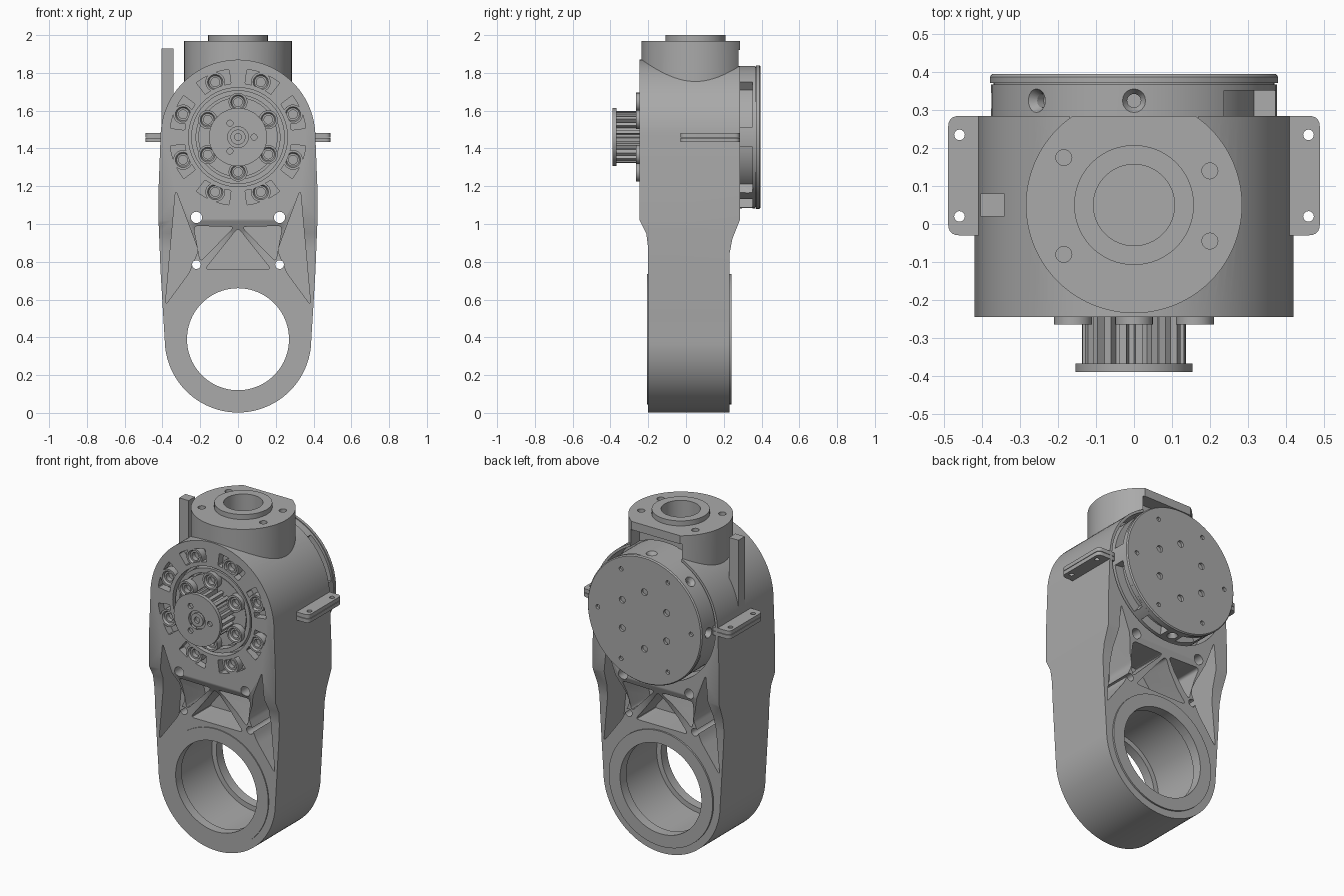
import bpy, bmesh, math
from mathutils import Vector

if "Cube" in bpy.data.objects:
    bpy.data.objects.remove(bpy.data.objects["Cube"])

grey = bpy.data.materials.new("machined_grey")
grey.use_nodes = True
tone = (0.4, 0.4, 0.4, 1)
grey.diffuse_color = tone
grey.node_tree.nodes["Principled BSDF"].inputs["Base Color"].default_value = tone

HUB = 1.46      # height of the drive axis
BORE = 0.39     # height of the lower bearing axis
FRONT, BACK = -0.245, 0.285


def place(axis, u, v, t):
    return {"x": (t, u, v), "y": (u, t, v), "z": (u, v, t)}[axis]


def finish(name, bm):
    bmesh.ops.remove_doubles(bm, verts=bm.verts, dist=1e-5)
    bmesh.ops.recalc_face_normals(bm, faces=bm.faces)
    mesh = bpy.data.meshes.new(name)
    bm.to_mesh(mesh)
    bm.free()
    mesh.materials.append(grey)
    ob = bpy.data.objects.new(name, mesh)
    bpy.context.collection.objects.link(ob)
    return ob


def prism(name, axis, pts, a, b):
    """Extrude a flat outline along an axis."""
    bm = bmesh.new()
    lo, hi = [[bm.verts.new(place(axis, u, v, t)) for u, v in pts] for t in (a, b)]
    bm.faces.new(lo)
    bm.faces.new(hi)
    for i in range(len(pts)):
        j = (i + 1) % len(pts)
        bm.faces.new((lo[i], lo[j], hi[j], hi[i]))
    return finish(name, bm)


def revolve(name, axis, centre, profile, n=64, closed=False):
    """Spin a (radius, position) profile around an axis."""
    bm = bmesh.new()
    rings = []
    for r, t in profile:
        if r == 0:
            rings.append([bm.verts.new(place(axis, *centre, t))] * n)
        else:
            rings.append([bm.verts.new(place(axis, centre[0] + r * math.cos(k * math.tau / n),
                                             centre[1] + r * math.sin(k * math.tau / n), t))
                          for k in range(n)])
    pairs = list(zip(rings, rings[1:])) + ([(rings[-1], rings[0])] if closed else [])
    for p, q in pairs:
        for k in range(n):
            m = (k + 1) % n
            corners = list(dict.fromkeys((p[k], p[m], q[m], q[k])))
            bm.faces.new(corners)
    return finish(name, bm)


def rod(name, axis, centre, r, a, b, n=64):
    return revolve(name, axis, centre, [(0, a), (r, a), (r, b), (0, b)], n)


def box(name, x0, x1, y0, y1, z0, z1):
    return prism(name, "z", [(x0, y0), (x1, y0), (x1, y1), (x0, y1)], z0, z1)


def rounded(pts, r, steps=5):
    """Round every corner of an outline."""
    out = []
    for i, p in enumerate(pts):
        p, a, b = Vector(p), Vector(pts[i - 1]), Vector(pts[(i + 1) % len(pts)])
        s, e = p + (a - p).normalized() * r, p + (b - p).normalized() * r
        for k in range(steps + 1):
            t = k / steps
            out.append(tuple(s * (1 - t) ** 2 + p * 2 * t * (1 - t) + e * t * t))
    return out


def arc(cx, cz, r, a0, a1, n=24):
    return [(cx + r * math.cos(math.radians(a0 + (a1 - a0) * k / n)),
             cz + r * math.sin(math.radians(a0 + (a1 - a0) * k / n))) for k in range(n + 1)]


def sector(r0, r1, a0, a1, n=10):
    return arc(0, HUB, r1, a0, a1, n) + arc(0, HUB, r0, a1, a0, n)


def polar(r, deg):
    return r * math.cos(math.radians(deg)), HUB + r * math.sin(math.radians(deg))


def combine(ob, tool, op="DIFFERENCE"):
    mod = ob.modifiers.new("combine", "BOOLEAN")
    mod.operation, mod.solver, mod.object = op, "EXACT", tool
    with bpy.context.temp_override(object=ob, active_object=ob, selected_objects=[ob]):
        bpy.ops.object.modifier_apply(modifier=mod.name)
    bpy.data.objects.remove(tool)


# Housing: front outline trimmed by the stepped side profile
side = [(0.42, 1.2), (0.42, 1.0), (0.41, 0.75), (0.395, 0.5)]
outline = (arc(0, HUB, 0.41, 0, 180, 48) + [(-x, z) for x, z in side]
           + arc(0, BORE, 0.388, 180, 360, 48) + side[::-1])
body = prism("housing", "y", outline, -0.4, 0.4)
step = [(-0.2, -0.1), (0.23, -0.1), (0.23, 0.84), (0.245, 0.92), (BACK, 1.02), (BACK, 1.95),
        (FRONT, 1.95), (FRONT, 1.02), (-0.21, 0.95), (-0.2, 0.87)]
combine(body, prism("trim", "x", step, -0.6, 0.6), "INTERSECT")

# Neck with flat back, rear opening and socket for the drive
neck = rod("neck", "z", (0, 0.05), 0.285, 1.5, 1.97, 96)
combine(neck, box("trim", -0.4, 0.4, BACK, 0.6, 1.3, 2.1))
combine(body, neck, "UNION")
combine(body, rod("collar", "z", (0, 0.05), 0.158, 1.9, 2.0), "UNION")
combine(body, box("cut", -0.17, 0.17, 0.2, 0.4, 1.7, 1.92))
combine(body, rod("cut", "y", (0, HUB), 0.395, 0.14, 0.5, 96))
combine(body, rod("cut", "z", (0, 0.05), 0.107, 1.88, 2.1))
for x, y in [(-0.185, 0.175), (-0.185, -0.08), (0.2, 0.14), (0.2, -0.045)]:
    combine(body, rod("cut", "z", (x, y), 0.021, 1.9, 2.1, 20))

# Lower bearing rings and bore
combine(body, rod("rings", "y", (0, BORE), 0.345, -0.206, 0.24, 96), "UNION")
bore = [(0, -0.3), (0.27, -0.3), (0.27, -0.15), (0.3, -0.15), (0.3, 0.18), (0.27, 0.18),
        (0.27, 0.3), (0, 0.3)]
combine(body, revolve("cut", "y", (0, BORE), bore, 96))

# Truss pockets on both faces
long_pocket = [(-0.33, 1.18), (-0.21, 0.86), (-0.26, 0.74), (-0.385, 0.57)]
upper_pocket = [(-0.235, 0.99), (-0.02, 0.985), (-0.2, 0.8)]
middle_pocket = [(0, 0.98), (-0.175, 0.76), (0.175, 0.76)]
for a, b in [(-0.4, -0.02), (0.05, 0.4)]:
    for s in (-1, 1):
        for pts in (long_pocket, upper_pocket):
            combine(body, prism("cut", "y", rounded([(-s * x, z) for x, z in pts], 0.025), a, b))
    combine(body, prism("cut", "y", rounded(middle_pocket, 0.025), a, b))
for s in (-1, 1):
    combine(body, rod("cut", "y", (s * 0.22, 1.035), 0.03, -0.5, 0.5, 24))
    combine(body, rod("cut", "y", (s * 0.22, 0.785), 0.023, -0.5, 0.5, 24))

# Front recess and bolt pockets
combine(body, rod("cut", "y", (0, HUB), 0.262, -0.4, -0.19))
for k in range(8):
    a = 22.5 + 45 * k
    combine(body, prism("cut", "y", rounded(sector(0.285, 0.362, a - 15, a + 15), 0.004, 1),
                        -0.4, -0.2))


def lug(name, r, deg, radius, base, top):
    shape = [(0, base), (radius, base), (radius, top), (radius * 0.78, top),
             (radius * 0.65, top + 0.012), (radius * 0.45, top + 0.012),
             (radius * 0.45, top + 0.04), (0, top + 0.04)]
    return revolve(name, "y", polar(r, deg), shape, 24)


parts = [body]
for k in range(8):
    parts.append(lug(f"outer_bolt_boss_{k + 1}", 0.315, 22.5 + 45 * k, 0.052, -0.15, FRONT))

# Front bearing, rotor plate and its bosses
parts.append(revolve("bearing_ring", "y", (0, HUB),
                     [(0.222, -0.18), (0.248, -0.18), (0.248, -0.238), (0.222, -0.238)], 96, True))
parts.append(rod("rotor_plate", "y", (0, HUB), 0.21, -0.225, -0.17))
for k in range(6):
    parts.append(lug(f"rotor_boss_{k + 1}", 0.185, 90 + 60 * k, 0.05, -0.18, -0.265))

# Toothed pulley with flange and shaft
teeth = []
for k in range(20):
    for r, d in [(0.112, 0), (0.112, 7), (0.137, 8.5), (0.137, 16.5)]:
        teeth.append(polar(r, k * 18 + d))
parts.append(prism("pulley_teeth", "y", teeth, -0.37, -0.2))
flange = rod("pulley_flange", "y", (0, HUB), 0.154, -0.39, -0.368)
combine(flange, rod("cut", "y", (0, HUB), 0.055, -0.5, -0.375, 32))
for deg in (0, 120, 240):
    combine(flange, rod("cut", "y", polar(0.085, deg), 0.016, -0.5, -0.375, 16))
parts.append(flange)
parts.append(revolve("drive_shaft", "y", (0, HUB),
                     [(0.018, -0.36), (0.04, -0.36), (0.04, -0.39), (0.018, -0.39)], 32, True))

# Rear drive drum with side windows and radial holes
drum = rod("drive_drum", "y", (0, HUB), 0.377, 0.13, 0.368, 96)
for a0, a1 in [(8, 51), (-51, -8), (-82, -60), (-120, -98)]:
    combine(drum, prism("cut", "y", sector(0.32, 0.45, a0, a1), 0.285, 0.352))
for deg in (0, -43, 137, 180, -90):
    hole = revolve("cut", "z", (0, 0),
                   [(0, 0.33), (0.018, 0.33), (0.018, 0.355), (0.036, 0.385), (0.036, 0.42), (0, 0.42)], 20)
    hole.location = (0, 0.325, HUB)
    hole.rotation_euler.y = math.radians(deg)
    combine(drum, hole)
parts.append(drum)

# Output cover with two bolt circles
cover = revolve("output_cover", "y", (0, HUB),
                [(0, 0.371), (0.38, 0.371), (0.38, 0.388), (0.374, 0.395), (0, 0.395)], 96)
for k in range(6):
    combine(cover, rod("cut", "y", polar(0.31, 60 * k), 0.013, 0.38, 0.5, 16))
    combine(cover, rod("cut", "y", polar(0.17, 30 + 60 * k), 0.02, 0.38, 0.5, 16))
parts.append(cover)
parts.append(rod("cover_seat", "y", (0, HUB), 0.37, 0.36, 0.375, 96))

# Split mounting ears on both sides
for s, label in [(1, "left"), (-1, "right")]:
    shape = rounded([(s * x, y) for x, y in [(0.36, -0.03), (0.49, -0.03), (0.49, BACK), (0.36, BACK)]], 0.03)
    for tier, z in [("lower", 1.433), ("upper", 1.459)]:
        ear = prism(f"{label}_{tier}_ear", "z", shape, z, z + 0.023)
        for y in (0.02, 0.235):
            combine(ear, rod("cut", "z", (s * 0.46, y), 0.014, 1.3, 1.6, 16))
        parts.append(ear)

# Side post
parts.append(box("side_post", -0.405, -0.342, 0.02, 0.08, 1.47, 1.93))

for ob in parts:
    bpy.ops.object.select_all(action="DESELECT")
    ob.select_set(True)
    bpy.context.view_layer.objects.active = ob
    bpy.ops.object.shade_smooth_by_angle(angle=math.radians(30))
